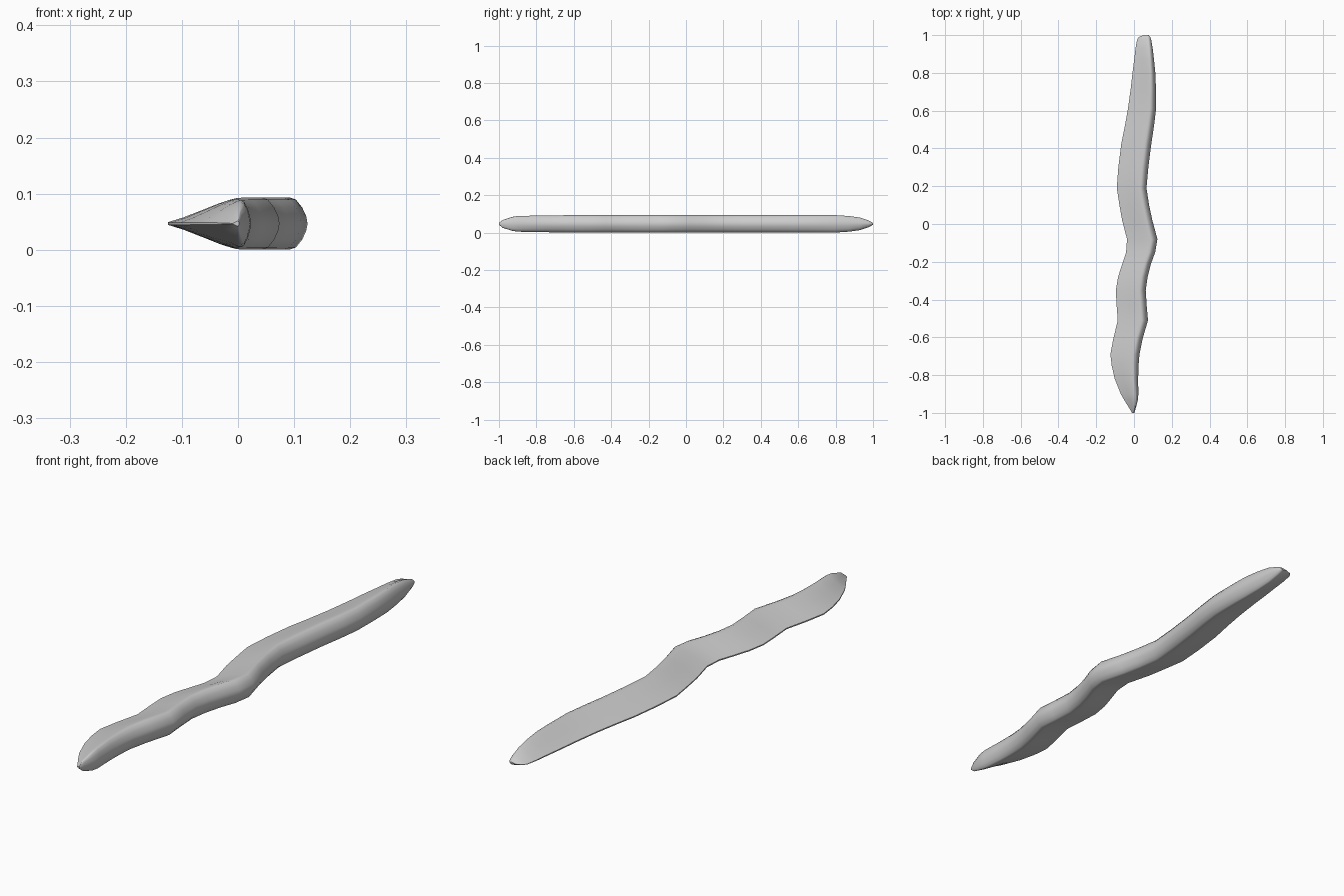
import bpy, bmesh

MID, HALF = 0.0468, 0.0465

# Stations along the blade: y, thin left edge x, thick right edge x, thickness factor
stations = [
    (-1.00, -0.010, 0.002, 0.10), (-0.98, -0.022, 0.008, 0.45),
    (-0.93, -0.053, 0.021, 0.80), (-0.90, -0.070, 0.023, 0.90),
    (-0.82, -0.102, 0.022, 0.94), (-0.75, -0.118, 0.024, 0.96),
    (-0.69, -0.125, 0.029, 0.98), (-0.61, -0.110, 0.045, 1.0),
    (-0.51, -0.086, 0.074, 1.0), (-0.43, -0.092, 0.067, 1.0),
    (-0.35, -0.096, 0.062, 1.0), (-0.28, -0.084, 0.072, 1.0),
    (-0.21, -0.062, 0.090, 1.0), (-0.15, -0.042, 0.112, 1.0),
    (-0.08, -0.037, 0.124, 1.0), (0.02, -0.063, 0.097, 1.0),
    (0.10, -0.077, 0.080, 1.0), (0.19, -0.091, 0.066, 1.0),
    (0.30, -0.083, 0.076, 1.0), (0.42, -0.068, 0.091, 1.0),
    (0.52, -0.048, 0.106, 1.0), (0.61, -0.032, 0.117, 1.0),
    (0.72, -0.017, 0.116, 1.0), (0.80, -0.008, 0.113, 1.0),
    (0.87, 0.001, 0.106, 0.90), (0.93, 0.008, 0.099, 0.72),
    (0.975, 0.016, 0.091, 0.40), (0.99, 0.026, 0.086, 0.24),
    (1.00, 0.050, 0.078, 0.08),
]

# Upper half of the teardrop section: distance from left edge (0-1), height (0-1)
profile = [(0.0, 0.05), (0.18, 0.24), (0.40, 0.53), (0.60, 0.80), (0.72, 0.93),
           (0.80, 1.0), (0.87, 0.92), (0.94, 0.62), (0.985, 0.28), (1.0, 0.0)]
section = profile + [(u, -h) for u, h in reversed(profile[:-1])]

# Loft the sections into one wavy blade
bm = bmesh.new()
rings = []
for y, left, right, thick in stations:
    rings.append([bm.verts.new((left + u * (right - left), y, MID + h * HALF * thick))
                  for u, h in section])
n = len(section)
for a, b in zip(rings, rings[1:]):
    for i in range(n):
        j = (i + 1) % n
        bm.faces.new((a[i], a[j], b[j], b[i]))
bm.faces.new(rings[0])
bm.faces.new(rings[-1])
bmesh.ops.recalc_face_normals(bm, faces=bm.faces)

mesh = bpy.data.meshes.new("wavy_blade")
bm.to_mesh(mesh)
bm.free()
blade = bpy.data.objects.new("wavy_blade", mesh)
bpy.context.collection.objects.link(blade)
bpy.context.view_layer.objects.active = blade
blade.select_set(True)
bpy.ops.object.shade_smooth_by_angle(angle=0.9)
